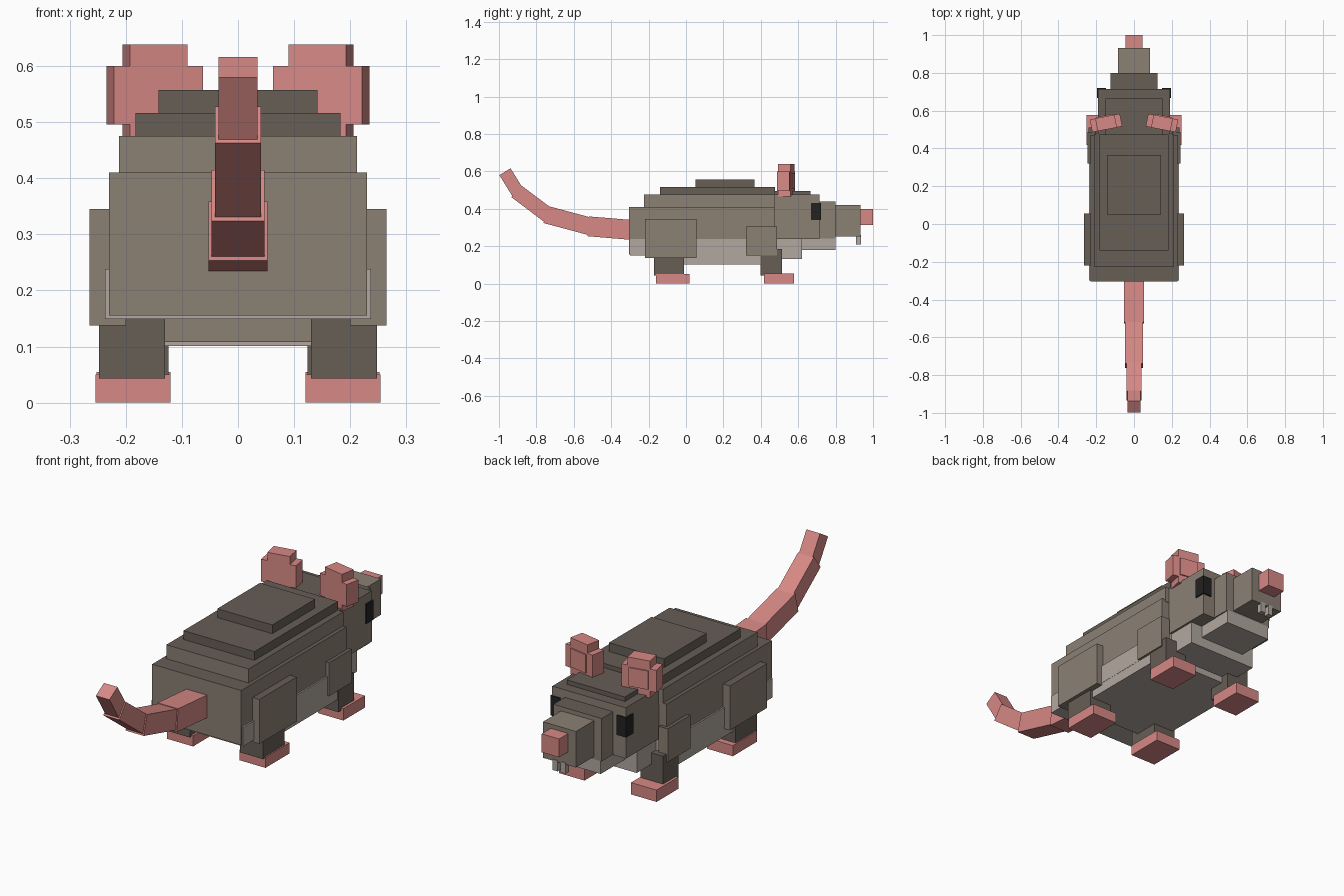
import bpy
import math
from mathutils import Vector, Matrix

if "Cube" in bpy.data.objects:
    bpy.data.objects.remove(bpy.data.objects["Cube"])


def make_colour(name, rgb):
    m = bpy.data.materials.new(name)
    lin = [((c / 255 + 0.055) / 1.055) ** 2.4 for c in rgb]
    m.diffuse_color = (*lin, 1)
    m.use_nodes = True
    m.node_tree.nodes["Principled BSDF"].inputs["Base Color"].default_value = m.diffuse_color
    return m


brown = make_colour("grey brown fur", (139, 128, 116))
dark = make_colour("dark fur", (103, 94, 86))
light = make_colour("pale belly", (177, 167, 159))
pink = make_colour("pink skin", (215, 137, 133))
black = make_colour("black eye", (34, 34, 34))


def box(name, x, y, z, side, top=None, matrix=None):
    """Box from ranges; upward faces may take a second colour."""
    co = [(a, b, c) for a in x for b in y for c in z]
    faces = [(0, 1, 3, 2), (4, 6, 7, 5), (0, 4, 5, 1),
             (2, 3, 7, 6), (0, 2, 6, 4), (1, 5, 7, 3)]
    me = bpy.data.meshes.new(name)
    me.from_pydata(co, [], faces)
    me.materials.append(side)
    if top:
        me.materials.append(top)
        for p in me.polygons:
            p.material_index = int(p.normal.z > 0.5)
    if matrix:
        me.transform(matrix)
    ob = bpy.data.objects.new(name, me)
    bpy.context.collection.objects.link(ob)
    return ob


def mid(name, half, y, z, side, top=None):
    return box(name, (-half, half), y, z, side, top)


# Body tiers
mid("body", 0.23, (-0.305, 0.472), (0.155, 0.41), brown, dark)
mid("upper_body", 0.212, (-0.225, 0.474), (0.40, 0.475), brown, dark)
mid("back_plate", 0.183, (-0.14, 0.475), (0.47, 0.516), dark)
mid("back_ridge", 0.142, (0.05, 0.365), (0.51, 0.557), dark)

# Belly, with a deeper middle section
mid("belly_shell", 0.237, (-0.30, 0.478), (0.149, 0.238), light)
mid("deep_belly", 0.23, (-0.135, 0.465), (0.108, 0.20), brown)
mid("deep_belly_shell", 0.236, (-0.13, 0.47), (0.101, 0.20), light)

# Head
mid("head", 0.19, (0.46, 0.715), (0.238, 0.475), brown, dark)
mid("head_cap", 0.15, (0.46, 0.665), (0.47, 0.496), dark)
mid("throat", 0.18, (0.46, 0.62), (0.132, 0.24), light)
mid("chin", 0.12, (0.60, 0.80), (0.18, 0.245), light)
mid("snout", 0.125, (0.70, 0.80), (0.24, 0.44), brown, dark)
mid("muzzle", 0.085, (0.79, 0.933), (0.252, 0.42), brown)
mid("nose", 0.045, (0.925, 1.0), (0.314, 0.40), pink)

# Paired parts
for s, label in ((-1, "left"), (1, "right")):
    def pair(name, x, y, z, side, top=None, matrix=None):
        return box(label + "_" + name, sorted((s * x[0], s * x[1])),
                   y, z, side, top, matrix)

    pair("eye", (0.147, 0.196), (0.667, 0.721), (0.34, 0.432), black)
    pair("tooth", (0.008, 0.034), (0.910, 0.936), (0.21, 0.26), light)

    # Legs and feet
    pair("thigh", (0.20, 0.265), (-0.22, 0.055), (0.138, 0.345), brown, dark)
    pair("hind_leg", (0.13, 0.248), (-0.17, -0.01), (0.043, 0.16), dark)
    pair("hind_foot", (0.12, 0.254), (-0.16, 0.018), (0.0, 0.05), pink)
    pair("shoulder", (0.20, 0.247), (0.32, 0.487), (0.15, 0.305), brown, dark)
    pair("front_leg", (0.124, 0.24), (0.398, 0.512), (0.043, 0.185), dark)
    pair("front_foot", (0.12, 0.252), (0.417, 0.577), (0.0, 0.055), pink)

    # Ears, outer edges swept toward the tail
    turn = (Matrix.Translation((s * 0.148, 0.535, 0))
            @ Matrix.Rotation(math.radians(-11 * s), 4, 'Z'))
    pair("ear_side", (-0.081, 0.081), (-0.034, 0.034),
         (0.496, 0.60), pink, None, turn)
    pair("ear_column", (-0.052, 0.052), (-0.0345, 0.0345),
         (0.465, 0.638), pink, None, turn)
    pair("inner_ear", (-0.045, 0.045), (0.034, 0.040),
         (0.505, 0.592), pink, None, turn)

# Tail: tapering boxes along a rising path
path = [(-0.28, 0.286), (-0.51, 0.305), (-0.738, 0.366),
        (-0.90, 0.488), (-0.968, 0.598)]
for i, w in enumerate((0.053, 0.047, 0.041, 0.035)):
    a, b = Vector((0, *path[i])), Vector((0, *path[i + 1]))
    d = b - a
    place = (Matrix.Translation(a)
             @ Matrix.Rotation(math.atan2(-d.z, -d.y), 4, 'X'))
    extra = 0.012 if i < 3 else 0
    box(f"tail_{i + 1}", (-w, w), (-d.length - extra, 0.01), (-w, w),
        pink, None, place)
